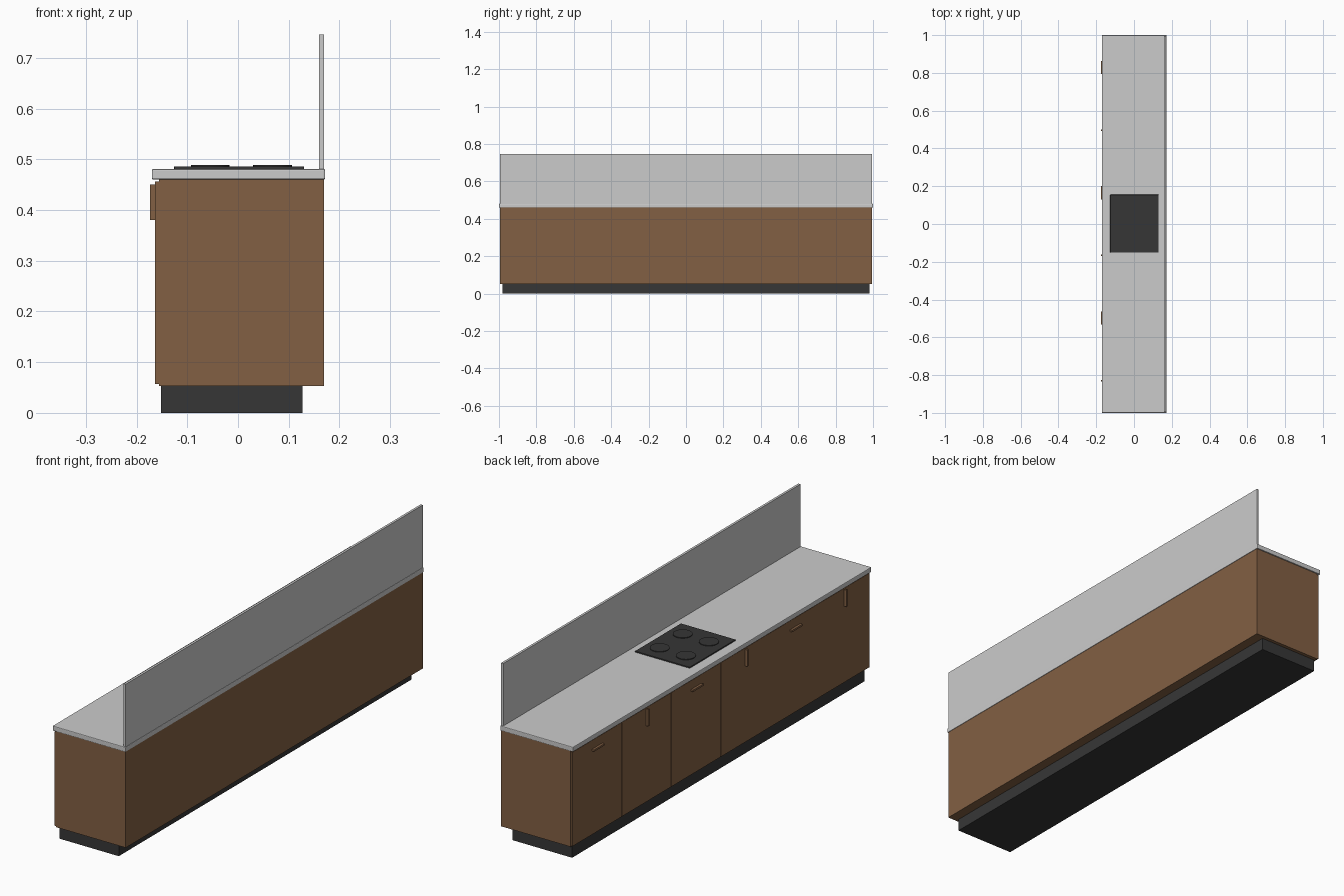
import bpy, bmesh, math
from mathutils import Matrix

if "Cube" in bpy.data.objects:
    bpy.data.objects.remove(bpy.data.objects["Cube"])


def material(name, rgb):
    m = bpy.data.materials.new(name)
    m.diffuse_color = (*rgb, 1.0)
    m.use_nodes = True
    m.node_tree.nodes["Principled BSDF"].inputs["Base Color"].default_value = m.diffuse_color
    return m


WOOD = material("brown wood", (0.225, 0.117, 0.057))
STONE = material("light grey stone", (0.60, 0.60, 0.60))
DARK = material("near black", (0.037, 0.037, 0.037))


def finish(name, bm, mat, bevel=0.0, segments=2):
    me = bpy.data.meshes.new(name)
    bm.to_mesh(me)
    bm.free()
    ob = bpy.data.objects.new(name, me)
    bpy.context.collection.objects.link(ob)
    me.materials.append(mat)
    if bevel:
        b = ob.modifiers.new("soft edge", "BEVEL")
        b.width = bevel
        b.segments = segments
    return ob


def box(name, x, y, z, mat, bevel=0.0):
    """Box from (min, max) ranges on each axis."""
    bm = bmesh.new()
    bmesh.ops.create_cube(bm, size=1.0)
    for v in bm.verts:
        for i, (lo, hi) in enumerate((x, y, z)):
            v.co[i] = lo if v.co[i] < 0 else hi
    return finish(name, bm, mat, bevel)


def burner(name, x, y, r=0.038):
    """Low round hotplate on the hob."""
    bm = bmesh.new()
    bmesh.ops.create_cone(bm, cap_ends=True, segments=32, radius1=r, radius2=r,
                          depth=0.004, matrix=Matrix.Translation((x, y, 0.487)))
    for f in bm.faces:
        f.smooth = len(f.verts) == 4
    finish(name, bm, DARK)


# Main body: recessed plinth, cabinet, worktop and splashback
box("plinth", (-0.152, 0.127), (-0.98, 0.98), (0, 0.053), DARK)
box("cabinet", (-0.156, 0.17), (-0.995, 0.995), (0.053, 0.46), WOOD)
box("worktop", (-0.17, 0.172), (-1, 1), (0.46, 0.481), STONE, 0.003)
box("splashback", (0.16, 0.17), (-0.995, 0.995), (0.48, 0.746), STONE)

# Six doors along the -x side, handles alternating vertical and horizontal
COUNT, WIDTH = 6, 1.99 / 6
for i in range(COUNT):
    c = -0.995 + WIDTH * (i + 0.5)
    half = WIDTH / 2 - 0.0015
    box(f"door_{i + 1}", (-0.164, -0.156), (c - half, c + half), (0.057, 0.456), WOOD)
    hy, hz = (0.004, 0.035) if i % 2 == 0 else (0.035, 0.004)
    box(f"handle_{i + 1}", (-0.174, -0.164), (c - hy, c + hy),
        (0.415 - hz, 0.415 + hz), WOOD)

# Hob with four burners
box("hob", (-0.126, 0.13), (-0.152, 0.155), (0.479, 0.486), DARK, 0.001)
for i, x in enumerate((-0.055, 0.068)):
    for j, y in enumerate((-0.075, 0.079)):
        burner(f"burner_{i * 2 + j + 1}", x, y)
